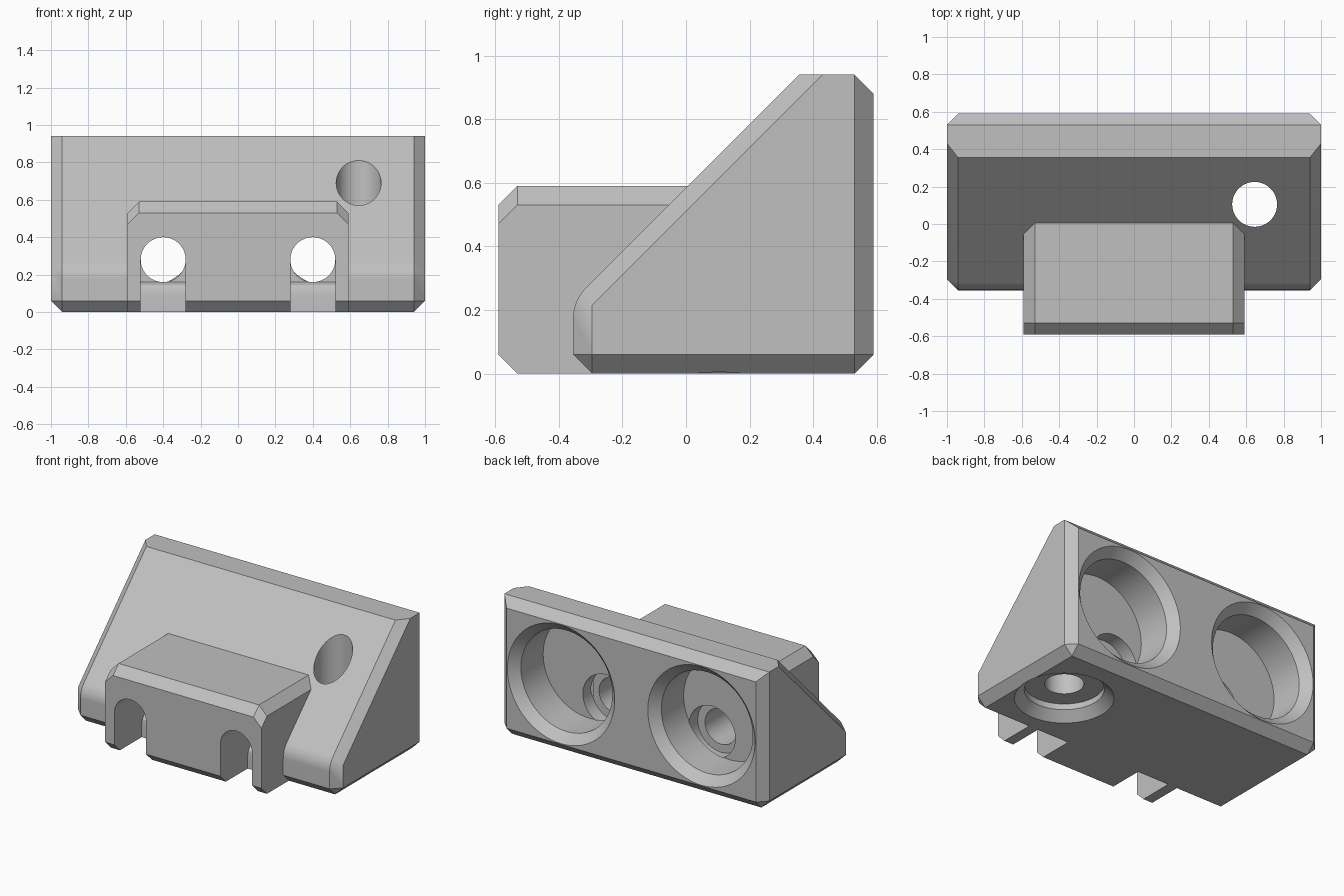
import bpy
import bmesh
from math import radians, sin, cos
from mathutils import Matrix, Vector

if "Cube" in bpy.data.objects:
    bpy.data.objects.remove(bpy.data.objects["Cube"], do_unlink=True)

grey = bpy.data.materials.new("plain grey")
grey.use_nodes = True
colour = (0.53, 0.53, 0.53, 1)
grey.diffuse_color = colour
grey.node_tree.nodes["Principled BSDF"].inputs["Base Color"].default_value = colour


def finish(name, bm):
    bmesh.ops.recalc_face_normals(bm, faces=bm.faces[:])
    mesh = bpy.data.meshes.new(name)
    bm.to_mesh(mesh)
    bm.free()
    mesh.materials.append(grey)
    obj = bpy.data.objects.new(name, mesh)
    bpy.context.collection.objects.link(obj)
    return obj


def mirrored_hull(name, sections):
    """Convex solid from (half width, y-z outline) sections, mirrored in x."""
    bm = bmesh.new()
    for half, outline in sections:
        for side in (-1, 1):
            for y, z in outline:
                bm.verts.new((side * half, y, z))
    result = bmesh.ops.convex_hull(bm, input=bm.verts[:])
    loose = {g for g in result["geom_interior"] + result["geom_unused"]
             if isinstance(g, bmesh.types.BMVert)}
    bmesh.ops.delete(bm, geom=list(loose), context="VERTS")
    bmesh.ops.dissolve_limit(bm, angle_limit=radians(1), verts=bm.verts[:], edges=bm.edges[:])
    return finish(name, bm)


def lathe(name, profile, origin, direction, steps=64):
    """Solid of revolution from (radius, depth) rings along a direction."""
    turn = Vector((0, 0, 1)).rotation_difference(Vector(direction)).to_matrix().to_4x4()
    place = Matrix.Translation(origin) @ turn
    bm = bmesh.new()
    rings = []
    for radius, depth in profile:
        angles = [radians(360 * i / steps) for i in range(steps)]
        rings.append([bm.verts.new(place @ Vector((radius * cos(a), radius * sin(a), depth)))
                      for a in angles])
    for low, high in zip(rings, rings[1:]):
        for i in range(steps):
            j = (i + 1) % steps
            bm.faces.new((low[i], low[j], high[j], high[i]))
    bm.faces.new(rings[0])
    bm.faces.new(rings[-1])
    return finish(name, bm)


def extrude_x(name, outline, x0, x1):
    bm = bmesh.new()
    face = bm.faces.new([bm.verts.new((x0, y, z)) for y, z in outline])
    moved = bmesh.ops.extrude_face_region(bm, geom=[face])["geom"]
    bmesh.ops.translate(bm, vec=(x1 - x0, 0, 0),
                        verts=[v for v in moved if isinstance(v, bmesh.types.BMVert)])
    return finish(name, bm)


def combine(body, other, operation):
    other.hide_render = True
    mod = body.modifiers.new(operation.lower(), "BOOLEAN")
    mod.operation = operation
    mod.solver = "EXACT"
    mod.object = other
    bpy.ops.object.select_all(action="DESELECT")
    bpy.context.view_layer.objects.active = body
    body.select_set(True)
    bpy.ops.object.modifier_apply(modifier=mod.name)
    bpy.data.objects.remove(other, do_unlink=True)


# Sloped body with chamfered ends and a rounded toe
toe = [(-0.222 - 0.133 * cos(radians(a)), 0.175 + 0.133 * sin(radians(a)))
       for a in (0, 11.25, 22.5, 33.75, 45)]
middle = toe + [(0.355, 0.94), (0.53, 0.94), (0.59, 0.88), (0.59, 0.06),
                (0.53, 0), (-0.295, 0), (-0.355, 0.06)]
end = [(-0.295, 0.06), (0.53, 0.06), (0.53, 0.94), (0.43, 0.94), (-0.295, 0.215)]
body = mirrored_hull("bracket_body", [(0.94, middle), (1, end)])

# Chamfered front block
block = mirrored_hull("front_block", [
    (0.53, [(-0.53, 0.59), (0.25, 0.59), (-0.59, 0.53)]),
    (0.59, [(-0.53, 0.53), (0.25, 0.53), (-0.59, 0.47), (-0.59, 0.06),
            (-0.53, 0), (0.25, 0)])])
combine(body, block, "UNION")

hole = 0.12
for side in (-1, 1):
    x = 0.4 * side
    # Round pocket in the back
    pocket = [(0.425, -0.02), (0.345, 0.06), (0.345, 0.3)]
    combine(body, lathe("back_pocket", pocket, (0.53 * side, 0.59, 0.47), (0, -1, 0)),
            "DIFFERENCE")
    # Stepped bolt hole through to the front
    bolt = [(0.175, 0), (0.175, 0.1), (hole, 0.1), (hole, 1)]
    combine(body, lathe("bolt_hole", bolt, (x, 0.295, 0.28), (0, -1, 0)), "DIFFERENCE")
    # Slot open to the underside
    slot = [(-0.7, -0.1), (-0.295, -0.1), (-0.295, 0.09), (-0.288, 0.12),
            (-0.268, 0.145), (-0.24, 0.16), (-0.24, 0.28), (-0.7, 0.28)]
    combine(body, extrude_x("front_slot", slot, x - hole, x + hole), "DIFFERENCE")

# Upright hole with a chamfered recess underneath
recess = [(0.325, -0.02), (0.245, 0.06), (0.245, 0.1), (hole, 0.1), (hole, 1.2)]
combine(body, lathe("bottom_recess", recess, (0.645, 0.105, 0), (0, 0, 1)), "DIFFERENCE")

# Smooth curved walls, crisp chamfers
bpy.ops.object.shade_smooth_by_angle(angle=radians(20))
weighted = body.modifiers.new("even_shading", "WEIGHTED_NORMAL")
weighted.keep_sharp = True
